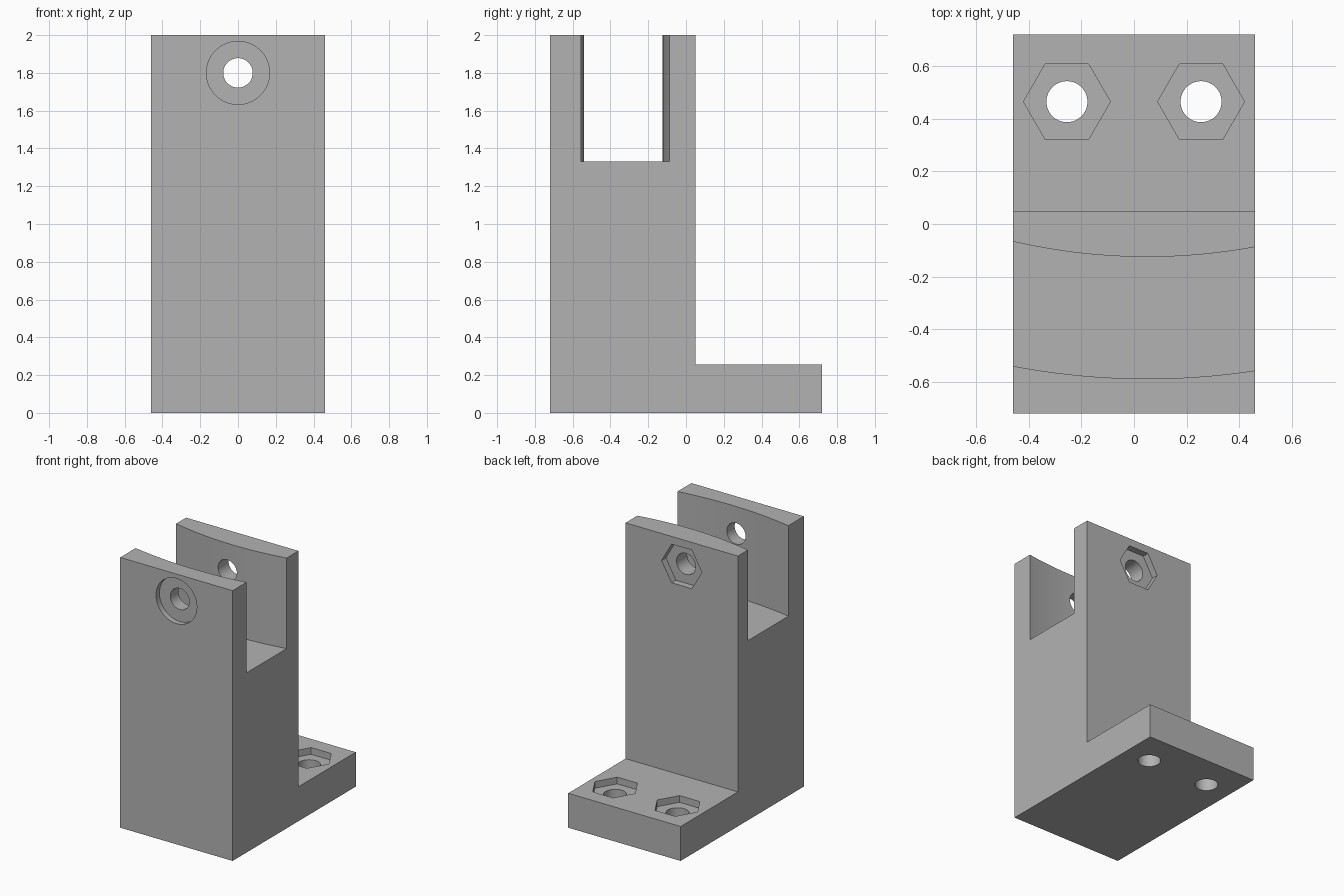
import bpy, bmesh, math
from mathutils import Matrix, Vector

cube = bpy.data.objects.get("Cube")
if cube:
    bpy.data.objects.remove(cube, do_unlink=True)

HALF_W, HALF_D, HEIGHT = 0.46, 0.72, 2.0
BASE_Z, BACK_Y, SLOT_Z, BOLT_Z = 0.255, 0.05, 1.33, 1.8
HOLE_R, NUT_R, HEAD_R, RECESS = 0.078, 0.165, 0.167, 0.05

grey = bpy.data.materials.new("plain grey")
grey.use_nodes = True
colour = (0.45, 0.45, 0.45, 1)
grey.diffuse_color = colour
grey.node_tree.nodes["Principled BSDF"].inputs["Base Color"].default_value = colour


def extrude(name, points, direction):
    """Solid made by sweeping a closed outline along a direction."""
    bm = bmesh.new()
    face = bm.faces.new([bm.verts.new(p) for p in points])
    swept = bmesh.ops.extrude_face_region(bm, geom=[face])["geom"]
    verts = [v for v in swept if isinstance(v, bmesh.types.BMVert)]
    bmesh.ops.translate(bm, verts=verts, vec=Vector(direction))
    bmesh.ops.recalc_face_normals(bm, faces=bm.faces[:])
    mesh = bpy.data.meshes.new(name)
    bm.to_mesh(mesh)
    bm.free()
    mesh.materials.append(grey)
    obj = bpy.data.objects.new(name, mesh)
    bpy.context.collection.objects.link(obj)
    return obj


def prism(name, sides, radius, start, direction):
    """Round or hexagonal cutter; hexagon corners point along x."""
    across = Vector((0, 0, 1)) if direction[1] else Vector((0, 1, 0))
    ring = []
    for i in range(sides):
        a = math.tau * i / sides
        ring.append(Vector(start) + radius * (math.cos(a) * Vector((1, 0, 0)) + math.sin(a) * across))
    return extrude(name, ring, direction)


def cut(target, cutter):
    mod = target.modifiers.new(cutter.name, 'BOOLEAN')
    mod.operation = 'DIFFERENCE'
    mod.solver = 'EXACT'
    mod.object = cutter
    bpy.context.view_layer.objects.active = target
    bpy.ops.object.modifier_apply(modifier=mod.name)
    bpy.data.objects.remove(cutter, do_unlink=True)


# Upright block with a mounting foot, as one L profile
profile = [(-HALF_D, 0), (HALF_D, 0), (HALF_D, BASE_Z), (BACK_Y, BASE_Z), (BACK_Y, HEIGHT), (-HALF_D, HEIGHT)]
bracket = extrude("clamp_bracket", [(-HALF_W, y, z) for y, z in profile], (2 * HALF_W, 0, 0))

# Curved slot between two concentric arcs
centre_x, centre_y, steps = 0.05, 2.13, 32


def arc(radius):
    xs = [-0.6 + 1.2 * i / steps for i in range(steps + 1)]
    return [(x, centre_y - math.sqrt(radius ** 2 - (x - centre_x) ** 2), SLOT_Z) for x in xs]


cut(bracket, extrude("slot", arc(2.718) + arc(2.255)[::-1], (0, 0, 1)))

# Cross bolt: through hole, round head recess in front, nut recess behind
cut(bracket, prism("bolt_hole", 48, HOLE_R, (0, -1, BOLT_Z), (0, 2, 0)))
cut(bracket, prism("head_recess", 64, HEAD_R, (0, -1, BOLT_Z), (0, 1 - HALF_D + 0.04, 0)))
cut(bracket, prism("nut_recess", 6, NUT_R, (0, BACK_Y - RECESS, BOLT_Z), (0, 0.3, 0)))

# Foot holes with nut recesses
for x in (-0.255, 0.255):
    cut(bracket, prism("foot_hole", 48, HOLE_R, (x, 0.465, -0.1), (0, 0, 0.6)))
    cut(bracket, prism("foot_nut_recess", 6, NUT_R, (x, 0.465, BASE_Z - RECESS), (0, 0, 0.2)))

# Smooth the round walls, keep the corners crisp
bpy.ops.object.select_all(action='DESELECT')
bracket.select_set(True)
bpy.context.view_layer.objects.active = bracket
bpy.ops.object.shade_smooth_by_angle(angle=math.radians(25))
